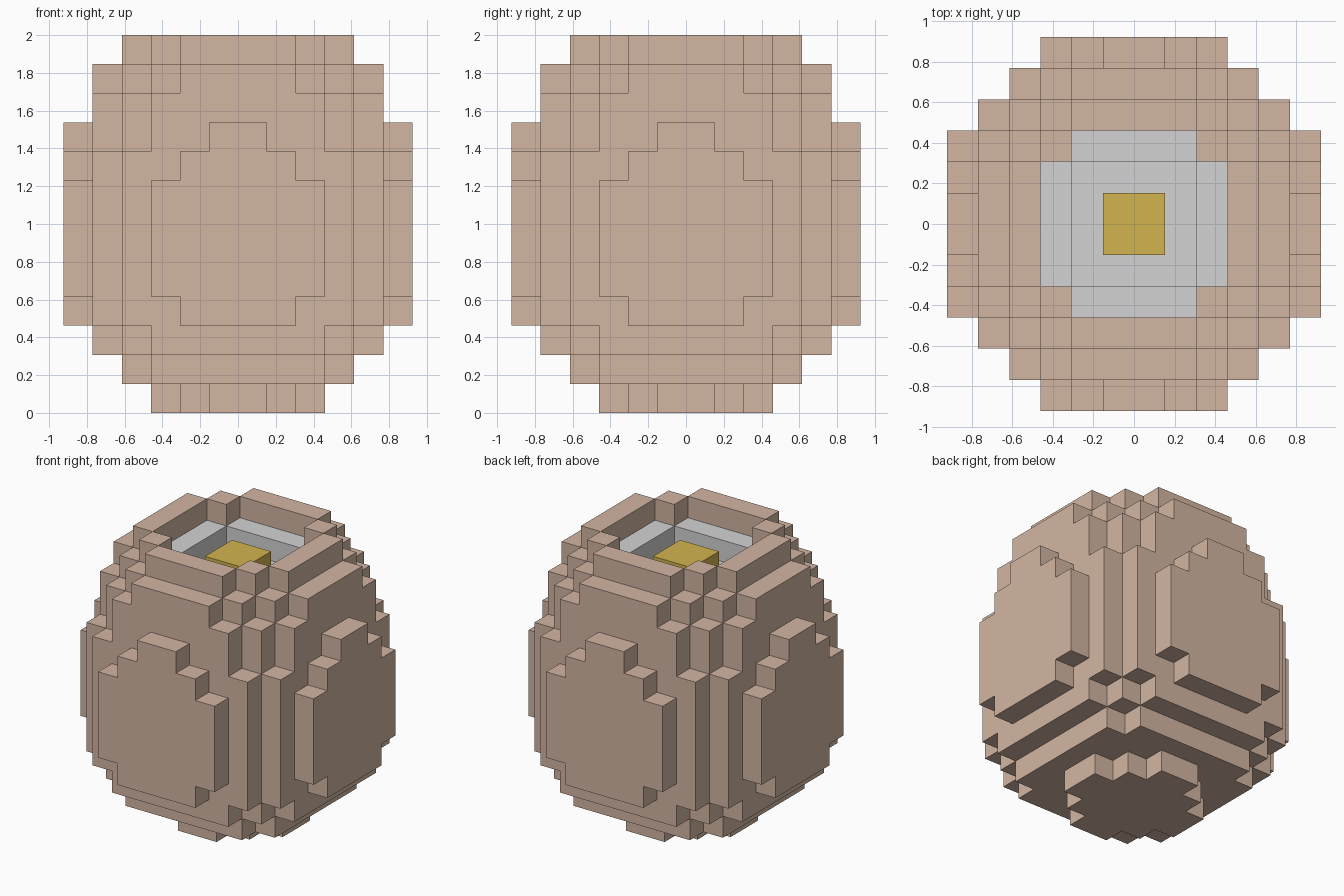
import bpy
import bmesh
import math

if "Cube" in bpy.data.objects:
    bpy.data.objects.remove(bpy.data.objects["Cube"], do_unlink=True)

U = 2 / 13  # edge of one block


def srgb(*rgb):
    return [((c / 255 + 0.055) / 1.055) ** 2.4 for c in rgb] + [1.0]


def material(name, colour):
    mat = bpy.data.materials.new(name)
    mat.use_nodes = True
    mat.diffuse_color = colour
    mat.node_tree.nodes["Principled BSDF"].inputs["Base Color"].default_value = colour
    return mat


def layer(k, rows):
    """Blocks of one level; rows are half widths going outwards from the middle."""
    return {(s * x - (s < 0), t * y - (t < 0), k)
            for y, half in enumerate(rows) for x in range(half)
            for s in (-1, 1) for t in (-1, 1)}


# Stepped egg, level by level from the base
middle = [(6, 6, 6, 5, 4, 3)] * 4
levels = [
    (3, 2, 1),
    (4, 4, 4, 3),
    (5, 5, 5, 4, 3),
    (6, 6, 5, 5, 4, 2),
    *middle,
    (6, 6, 5, 5, 4, 2),
    (6, 5, 5, 4, 3, 1),
    (5, 5, 5, 4, 3),
    (5, 5, 4, 3, 2),
    (4, 4, 3, 2),
]
shell = set().union(*(layer(k, rows) for k, rows in enumerate(levels)))

# Open top, pale lining with a square well, and the yolk in the middle
opening, well = (3, 3, 2), (2, 2)
yolk = layer(11, (1,))
lining = (layer(11, opening) - layer(11, well)) | layer(10, well)
shell -= layer(12, opening) | layer(11, opening) | lining
solid = shell | lining | yolk


def build(name, cells, mat):
    """Skin the exposed sides of the blocks and merge the flat areas."""
    bm = bmesh.new()
    verts = {}

    def vert(p):
        if p not in verts:
            verts[p] = bm.verts.new([c * U for c in p])
        return verts[p]

    for cell in sorted(cells):
        for axis in range(3):
            b, c = (axis + 1) % 3, (axis + 2) % 3
            for side in (0, 1):
                near = list(cell)
                near[axis] += 2 * side - 1
                if tuple(near) in solid:
                    continue
                ring = []
                for db, dc in ((0, 0), (1, 0), (1, 1), (0, 1)):
                    p = list(cell)
                    p[axis] += side
                    p[b] += db
                    p[c] += dc
                    ring.append(vert(tuple(p)))
                bm.faces.new(ring if side else ring[::-1])
    bmesh.ops.dissolve_limit(bm, angle_limit=math.radians(1),
                             verts=bm.verts[:], edges=bm.edges[:])
    mesh = bpy.data.meshes.new(name)
    bm.to_mesh(mesh)
    bm.free()
    mesh.materials.append(mat)
    obj = bpy.data.objects.new(name, mesh)
    bpy.context.collection.objects.link(obj)
    return obj


build("egg_shell", shell, material("shell_tan", srgb(211, 182, 163)))
build("egg_white", lining, material("pale_grey", srgb(211, 211, 211)))
build("egg_yolk", yolk, material("yolk_gold", srgb(210, 180, 80)))
